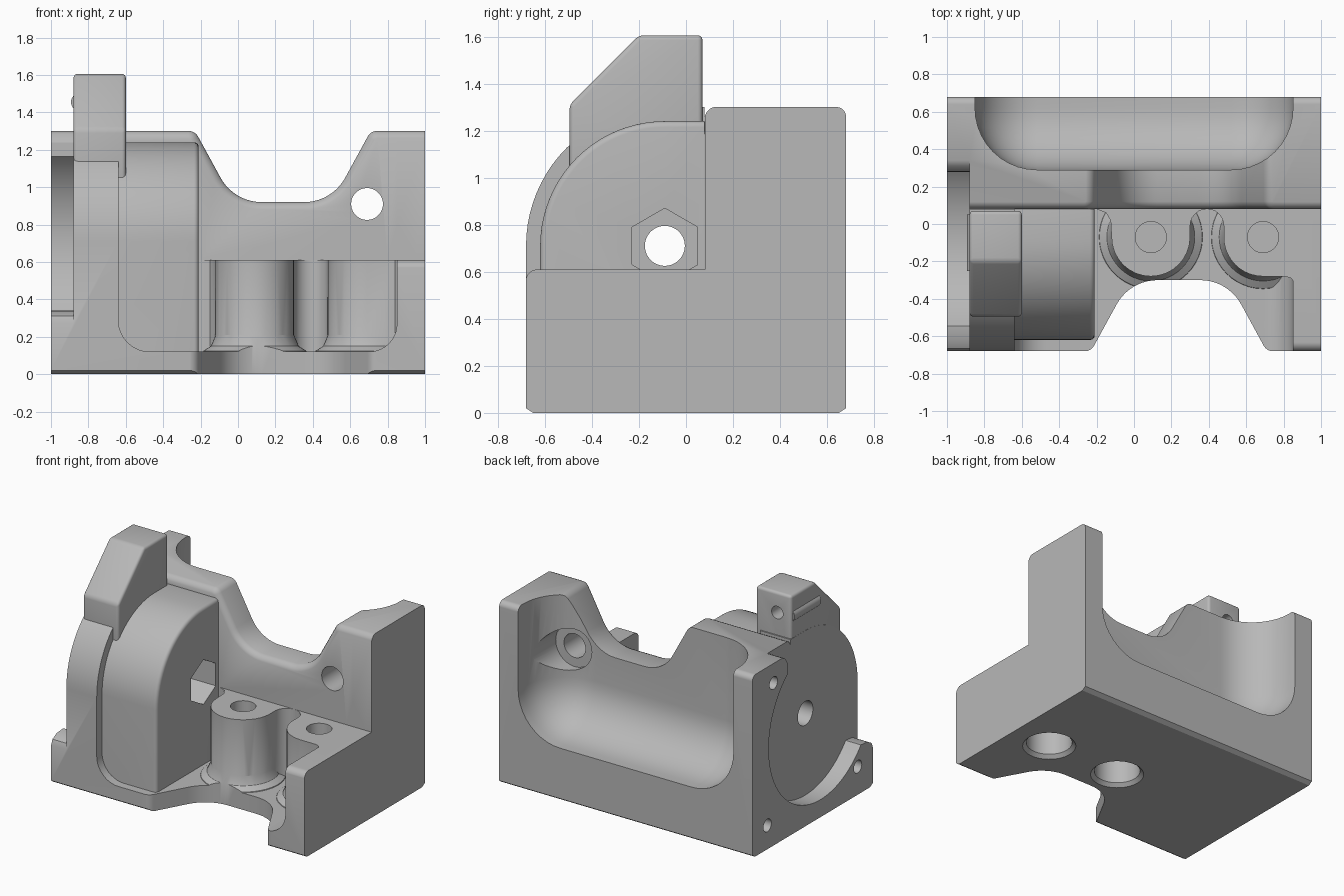
import bpy, bmesh, math
from mathutils import Vector

if "Cube" in bpy.data.objects:
    bpy.data.objects.remove(bpy.data.objects["Cube"])

grey = bpy.data.materials.new("light_grey")
grey.diffuse_color = (0.48, 0.48, 0.48, 1)
grey.use_nodes = True
grey.node_tree.nodes["Principled BSDF"].inputs["Base Color"].default_value = grey.diffuse_color
AXES = {'x': lambda u, v, w: (w, u, v), 'y': lambda u, v, w: (u, w, v), 'z': lambda u, v, w: (u, v, w)}


def rounded(pts, seg=10):
    """Polygon of (u, v[, radius]) corners, with arcs where a radius is given."""
    out = []
    for i, p in enumerate(pts):
        c = Vector(p[:2])
        if len(p) < 3:
            out.append(c)
            continue
        a = (Vector(pts[i - 1][:2]) - c).normalized()
        b = (Vector(pts[(i + 1) % len(pts)][:2]) - c).normalized()
        half = a.angle(b) / 2
        t = p[2] / math.tan(half)
        mid = c + (a + b).normalized() * p[2] / math.sin(half)
        s, e = c + a * t - mid, c + b * t - mid
        n = seg * 2 if p[2] > 0.4 else seg
        for k in range(n + 1):
            d = s.lerp(e, 0.5)
            ang = s.angle_signed(e) * k / n
            ca, sa = math.cos(-ang), math.sin(-ang)
            out.append(mid + Vector((s.x * ca - s.y * sa, s.x * sa + s.y * ca)))
    return out


def grow(poly, d):
    """Offset a polygon outwards by d."""
    n = len(poly)
    area = sum(poly[i - 1].x * poly[i].y - poly[i].x * poly[i - 1].y for i in range(n))
    sign = 1 if area > 0 else -1
    out = []
    for i, p in enumerate(poly):
        a = (p - poly[i - 1]).normalized()
        b = (poly[(i + 1) % n] - p).normalized()
        m = Vector((a.y + b.y, -a.x - b.x)).normalized() * sign
        out.append(p + m * d / max(0.4, m.dot(Vector((a.y, -a.x)) * sign)))
    return out


def circle(u, v, r, n=48, turn=0.0):
    return [Vector((u + r * math.cos(turn + math.tau * k / n), v + r * math.sin(turn + math.tau * k / n)))
            for k in range(n)]


def arc(u, v, r, a0, a1, n=16):
    return [Vector((u + r * math.cos(math.radians(a0 + (a1 - a0) * k / n)),
                    v + r * math.sin(math.radians(a0 + (a1 - a0) * k / n)))) for k in range(n + 1)]


def add_object(name, bm):
    bmesh.ops.recalc_face_normals(bm, faces=bm.faces)
    me = bpy.data.meshes.new(name)
    bm.to_mesh(me)
    bm.free()
    me.materials.append(grey)
    ob = bpy.data.objects.new(name, me)
    bpy.context.collection.objects.link(ob)
    return ob


def loft(name, axis, sections):
    """Solid through equal-length polygons at positions along an axis."""
    bm = bmesh.new()
    rings = [[bm.verts.new(AXES[axis](p[0], p[1], w)) for p in poly] for w, poly in sections]
    for r0, r1 in zip(rings, rings[1:]):
        for i in range(len(r0)):
            bm.faces.new((r0[i - 1], r0[i], r1[i], r1[i - 1]))
    bm.faces.new(rings[0])
    bm.faces.new(rings[-1])
    return add_object(name, bm)


def prism(name, axis, poly, w0, w1):
    return loft(name, axis, [(w0, poly), (w1, poly)])


def apply(ob, kind, **settings):
    mod = ob.modifiers.new("m", kind)
    for k, v in settings.items():
        setattr(mod, k, v)
    bpy.context.view_layer.objects.active = ob
    bpy.ops.object.modifier_apply(modifier=mod.name)


def bevel(ob, width):
    apply(ob, 'BEVEL', width=width, segments=4, limit_method='ANGLE', angle_limit=math.radians(25))


def combine(ob, tool, op='DIFFERENCE'):
    apply(ob, 'BOOLEAN', object=tool, operation=op, solver='EXACT')
    bpy.data.objects.remove(tool)


CY, CZ = -0.09, 0.71    # drive axis

# Main block with the big rounded upper front corner
body = prism("housing", 'x', rounded([(-.65, 0), (.65, 0), (.68, .02), (.68, 1.3, .04),
                                      (-.68, 1.3, .59), (-.68, .02)]), -1, 1)

# Front tray and low right end plate
combine(body, prism("tray_cut", 'y', rounded([(-.64, .12, .17), (.85, .12, .15), (.85, 2), (-.64, 2)]), -1, .08))
combine(body, prism("step_cut", 'x', rounded([(-.681, .4), (-.681, .61, .05), (.08, .61), (.08, 2),
                                              (-.9, 2), (-.9, .4)]), .8, 1.2))

# Rounded gear box
box = prism("gear_box", 'x', rounded([(-.62, .05), (.1, .05), (.1, 1.24), (-.62, 1.24, .53)]), -.75, -.21)
bevel(box, .025)
combine(body, box, 'UNION')

# Screw bosses joined to the wall and end plate
boss = [Vector(p) for p in ((-.2, .1), (-.2, .08), (-.15, .06), (-.125, .02))]
boss += arc(.09, -.07, .21, 180, 360)
boss += arc(.39, -.01, .09, 180, 0, 12)
boss += arc(.69, -.07, .21, 180, 270, 10)
boss += [Vector(p) for p in ((.81, -.28), (.84, -.29), (.86, -.32), (.95, -.32), (.95, .1))]
combine(body, prism("bosses", 'z', boss, .05, .61), 'UNION')
for x in (.09, .69):
    combine(body, loft("boss_foot", 'z', [(.08, circle(x, -.07, .29)), (.125, circle(x, -.07, .275)),
                                          (.15, circle(x, -.07, .235)), (.22, circle(x, -.07, .205))]), 'UNION')

# Matching scoops in the back wall and the base
scoop = [(-1.2, 1.301), (-.23, 1.301, .06), (-.022, .92, .25), (.502, .92, .25),
         (.71, 1.301, .06), (1.2, 1.301), (1.2, 2), (-1.2, 2)]
wall = rounded(scoop)
combine(body, loft("wall_scoop", 'y', [(.079, grow(wall, .04)), (.088, grow(wall, .023)),
                                       (.1, grow(wall, .009)), (.12, wall), (1, wall)]))
combine(body, prism("base_scoop", 'z', [Vector((p.x, .62 - p.y)) for p in wall], -1, 1))

# Soft rounded pocket in the back
bm = bmesh.new()
bmesh.ops.create_cube(bm, size=1)
for v in bm.verts:
    v.co = (v.co.x * 1.7, .29 if v.co.y < 0 else 1.6, .38 if v.co.z < 0 else 2.5)
bmesh.ops.bevel(bm, geom=bm.edges[:], offset=.33, segments=10, profile=.5, affect='EDGES')
combine(body, add_object("pocket_cut", bm))

# Round recess on the left side, open to the top and front
recess = [Vector(p) for p in ((-.9, 1.6), (.36, 1.6), (.36, 1.31), (.31, 1.285), (.28, 1.24))]
recess += arc(CY, CZ, .585, 51, -141, 40)
recess += [Vector(p) for p in ((-.62, .335), (-.665, .31), (-.69, .25), (-.9, .25))]
combine(body, prism("recess_cut", 'x', recess, -1.2, -.88))

# Shaft bore with hexagonal seat
combine(body, prism("shaft_bore", 'x', circle(CY, CZ, .085), -1.2, -.3))
combine(body, prism("hex_seat", 'x', circle(CY, CZ, .16, 6, math.pi / 2), -.45, -.205))

# Wall hole with counterbore in the pocket
combine(body, prism("wall_hole", 'y', circle(.69, .91, .085), 0, .5))
combine(body, prism("wall_counterbore", 'y', circle(.69, .91, .15), .27, 1))

# Boss holes from above, chamfered counterbores from below
for x in (.09, .69):
    combine(body, prism("boss_hole", 'z', circle(x, -.07, .083), .42, 1))
    combine(body, loft("boss_counterbore", 'z', [(-.01, circle(x, -.07, .19)), (.025, circle(x, -.07, .155)),
                                                 (.4, circle(x, -.07, .155))]))

# Small screw holes on the left side
for y, z, depth in ((.44, 1.16, .12), (.51, .17, .3), (-.51, .2, .3)):
    combine(body, prism("side_hole", 'x', circle(y, z, .045, 24), -1.1, -1 + depth))

# Upright stop block on the side plate
stop = prism("stop_block", 'x', [Vector(p) for p in ((-.495, .98), (.07, .98), (.07, 1.605), (-.2, 1.605),
                                                     (-.495, 1.31))], -.879, -.6)
bevel(stop, .02)
combine(stop, prism("stop_rib", 'y', circle(-.845, 1.455, .048, 24), -.25, .05), 'UNION')
combine(stop, prism("stop_hole", 'y', circle(-.77, 1.46, .045, 24), -.2, .2))

for ob in (body, stop):
    bpy.ops.object.select_all(action='DESELECT')
    ob.select_set(True)
    bpy.context.view_layer.objects.active = ob
    bpy.ops.object.shade_smooth_by_angle(angle=math.radians(30))
